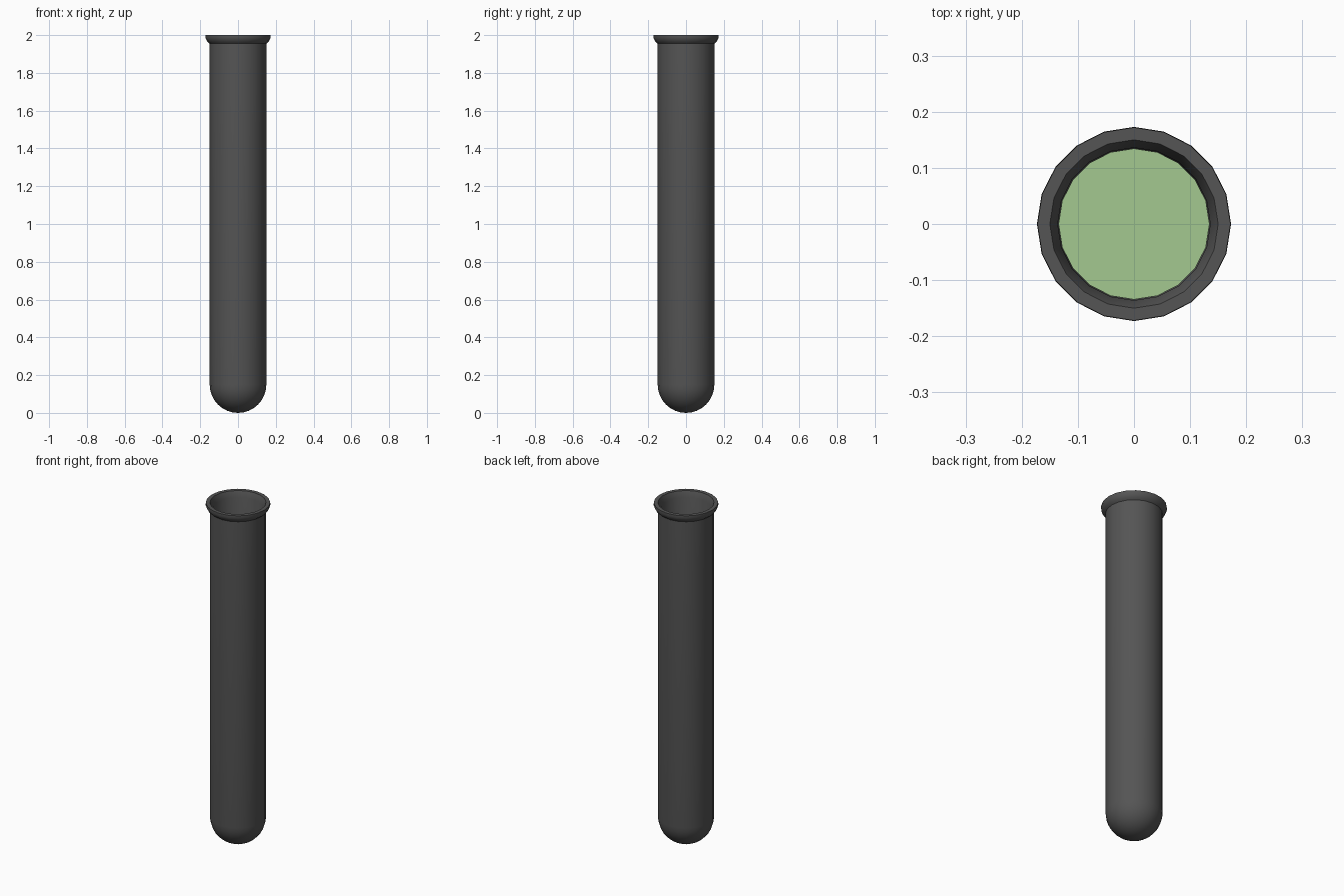
import bpy, bmesh, math

if "Cube" in bpy.data.objects:
    bpy.data.objects.remove(bpy.data.objects["Cube"])

SIDES = 20

def bowl(radius, bottom, steps=8):
    """Half-round profile from the axis up to the straight wall."""
    pts = []
    for i in range(steps + 1):
        a = math.pi / 2 * i / steps
        pts.append((radius * math.sin(a), bottom + radius * (1 - math.cos(a))))
    return pts

def lathe(name, profile, color):
    bm = bmesh.new()
    verts = [bm.verts.new((r, 0, z)) for r, z in profile]
    edges = [bm.edges.new(p) for p in zip(verts, verts[1:])]
    bmesh.ops.spin(bm, geom=verts + edges, cent=(0, 0, 0), axis=(0, 0, 1),
                   angle=math.tau, steps=SIDES, use_duplicate=False)
    bmesh.ops.remove_doubles(bm, verts=bm.verts, dist=0.0005)
    bmesh.ops.recalc_face_normals(bm, faces=bm.faces)
    mesh = bpy.data.meshes.new(name)
    bm.to_mesh(mesh)
    bm.free()
    obj = bpy.data.objects.new(name, mesh)
    bpy.context.collection.objects.link(obj)
    mat = bpy.data.materials.new(name + "_material")
    mat.diffuse_color = color
    mat.use_nodes = True
    mat.node_tree.nodes["Principled BSDF"].inputs["Base Color"].default_value = mat.diffuse_color
    mesh.materials.append(mat)
    bpy.ops.object.select_all(action='DESELECT')
    obj.select_set(True)
    bpy.context.view_layer.objects.active = obj
    bpy.ops.object.shade_smooth_by_angle(angle=math.radians(35))
    return obj

# Glass wall: outer skin, flared lip, inner skin
outer = bowl(0.15, 0.0)
lip = [(0.15, 1.955), (0.162, 1.965), (0.173, 1.985), (0.172, 2.0), (0.15, 2.0)]
inner = [(0.136, 1.965)] + bowl(0.136, 0.014)[::-1]
lathe("tube", outer + lip + inner, (0.09, 0.09, 0.09, 1))

# Liquid: rounded base with a flat surface
lathe("liquid", bowl(0.1345, 0.0155) + [(0.1345, 1.1), (0.0, 1.1)], (0.37, 0.58, 0.28, 1))
